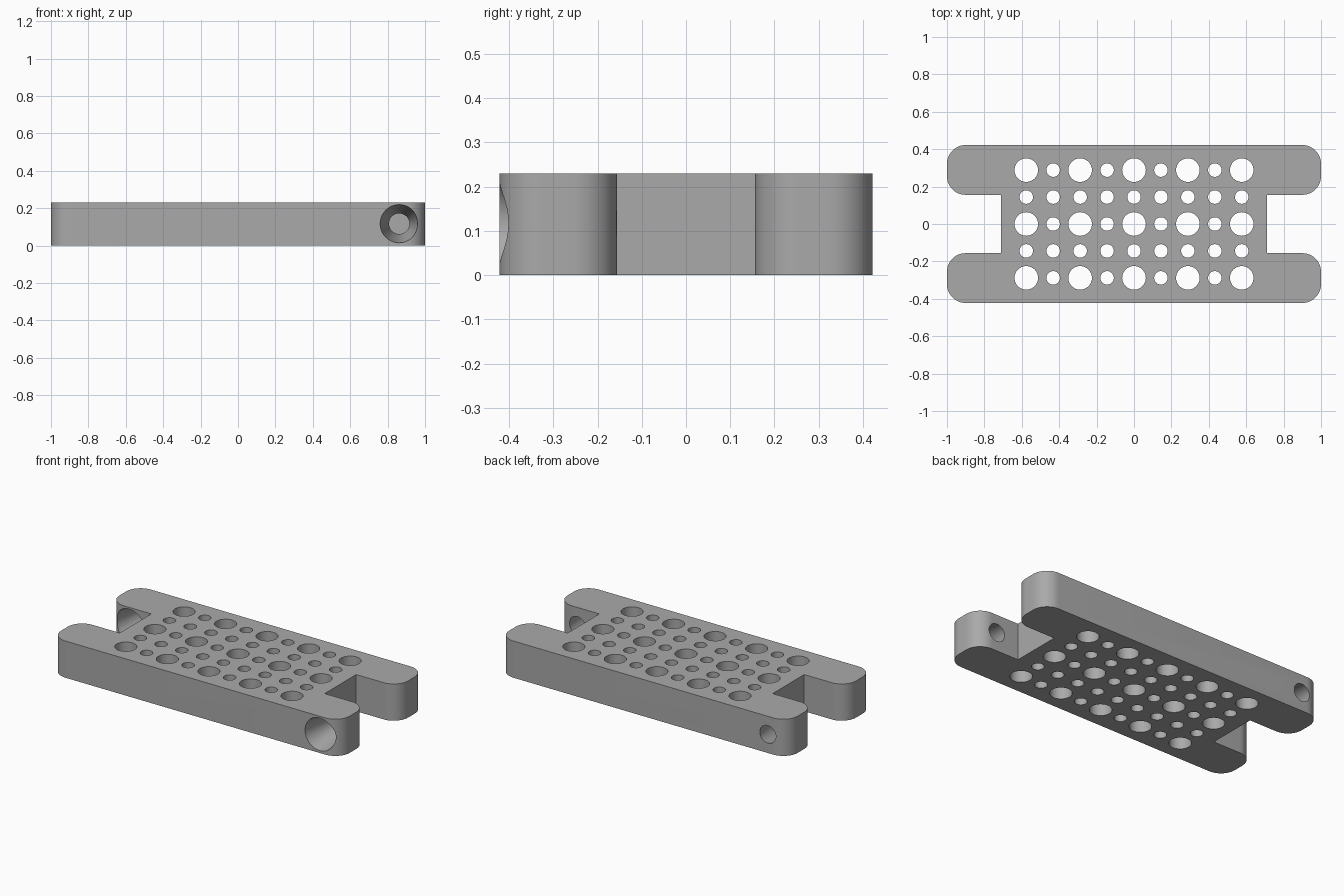
import bpy, bmesh
from math import pi, sin, cos
from mathutils import Matrix, Vector

HEIGHT = 0.23
HALF_Y, SLOT_X, SLOT_Y = 0.422, 0.71, 0.156
CORNER = 0.1
PITCH = 0.144
LARGE, SMALL = 0.063, 0.036

cube = bpy.data.objects.get("Cube")
if cube:
    bpy.data.objects.remove(cube, do_unlink=True)

grey = bpy.data.materials.new("plain_grey")
grey.use_nodes = True
colour = (0.4, 0.4, 0.4, 1)
grey.diffuse_color = colour
grey.node_tree.nodes["Principled BSDF"].inputs["Base Color"].default_value = colour


def make_object(name, bm):
    bmesh.ops.recalc_face_normals(bm, faces=bm.faces)
    mesh = bpy.data.meshes.new(name)
    bm.to_mesh(mesh)
    bm.free()
    mesh.materials.append(grey)
    obj = bpy.data.objects.new(name, mesh)
    bpy.context.collection.objects.link(obj)
    return obj


def arc(cx, cy, start, steps=12):
    return [(cx + CORNER * cos(start + pi / 2 * i / steps),
             cy + CORNER * sin(start + pi / 2 * i / steps)) for i in range(steps + 1)]


# Plate outline: one quarter, mirrored to all four arms
quarter = [(SLOT_X, SLOT_Y)]
quarter += arc(1 - CORNER, SLOT_Y + CORNER, -pi / 2)
quarter += arc(1 - CORNER, HALF_Y - CORNER, 0)
right_half = [(x, -y) for x, y in reversed(quarter)] + quarter
outline = right_half + [(-x, y) for x, y in reversed(right_half)]

bm = bmesh.new()
base = bm.faces.new([bm.verts.new((x, y, 0)) for x, y in outline])
top = bmesh.ops.extrude_face_region(bm, geom=[base])["geom"]
bmesh.ops.translate(bm, vec=(0, 0, HEIGHT),
                    verts=[v for v in top if isinstance(v, bmesh.types.BMVert)])
plate = make_object("perforated_plate", bm)

# Cutters: grid of large and small vertical holes
bm = bmesh.new()
for i in range(-4, 5):
    for j in range(-2, 3):
        radius = LARGE if i % 2 == 0 and j % 2 == 0 else SMALL
        bmesh.ops.create_cone(
            bm, cap_ends=True, segments=40, radius1=radius, radius2=radius, depth=HEIGHT * 2,
            matrix=Matrix.Translation((i * PITCH, j * PITCH, HEIGHT / 2)))

# Cutters: tapered fixing holes through two opposite arms, wide end to the front
length = HALF_Y - SLOT_Y
taper = (0.102 - 0.055) / length
extra = 0.01
for side in (-1, 1):
    centre = Vector((-side * 0.862, side * (HALF_Y + SLOT_Y) / 2, HEIGHT / 2 + 0.002))
    bmesh.ops.create_cone(
        bm, cap_ends=True, segments=48, radius1=0.102 + taper * extra,
        radius2=0.055 - taper * extra, depth=length + 2 * extra,
        matrix=Matrix.Translation(centre) @ Matrix.Rotation(-pi / 2, 4, 'X'))
cutter = make_object("hole_cutters", bm)

# Drill the plate and shade it
drill = plate.modifiers.new("drill", 'BOOLEAN')
drill.operation = 'DIFFERENCE'
drill.solver = 'EXACT'
drill.object = cutter
bpy.ops.object.select_all(action='DESELECT')
bpy.context.view_layer.objects.active = plate
plate.select_set(True)
bpy.ops.object.modifier_apply(modifier=drill.name)
bpy.data.objects.remove(cutter, do_unlink=True)
bpy.ops.object.shade_smooth_by_angle(angle=pi / 6)
